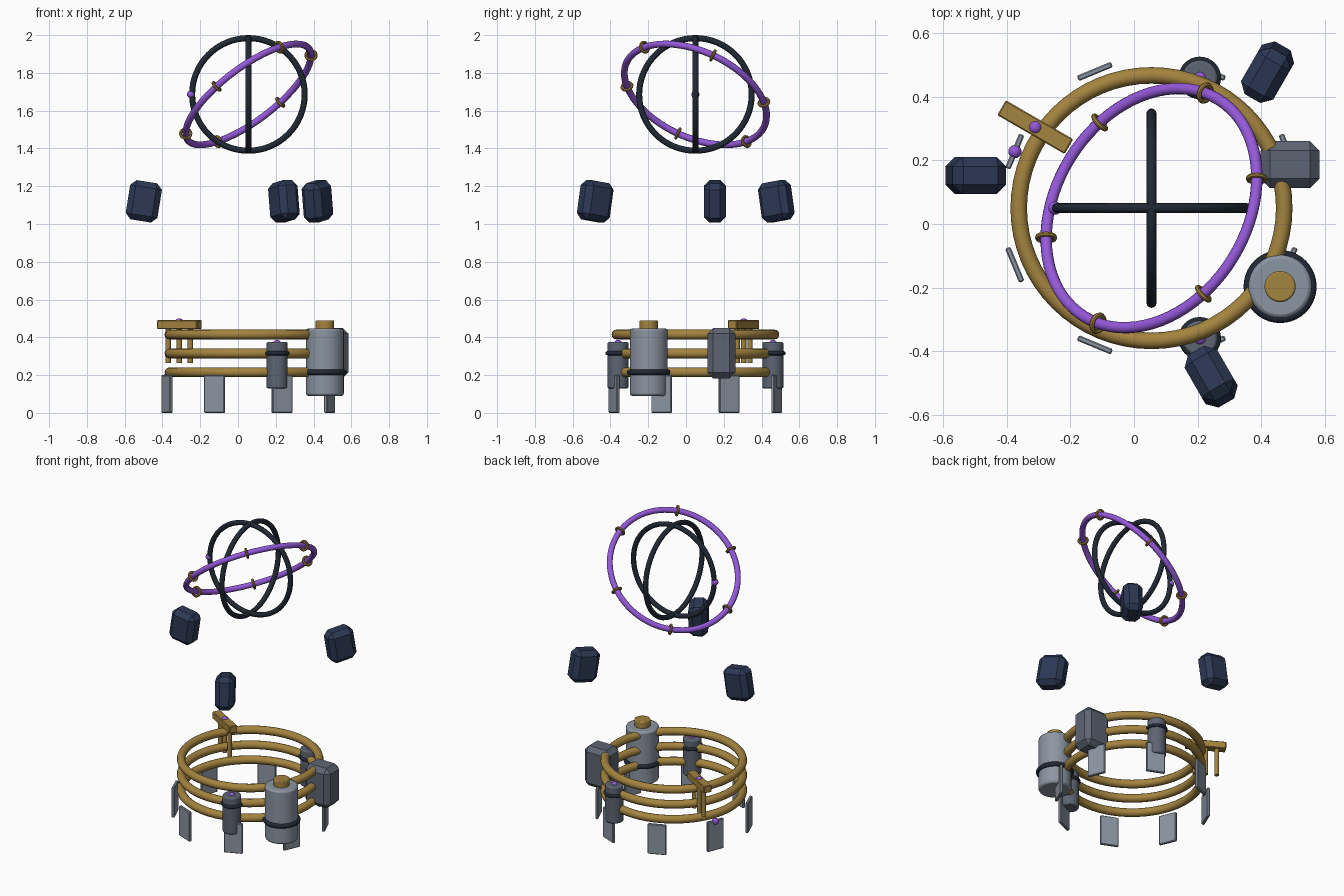
import bpy
from math import radians, sin, cos
from mathutils import Vector, Matrix

if "Cube" in bpy.data.objects:
    bpy.data.objects.remove(bpy.data.objects["Cube"])

CX, CY, ZR = 0.055, 0.05, 1.686      # shared axis and height of the upper rings


def material(name, rgb):
    m = bpy.data.materials.new(name)
    m.diffuse_color = (*rgb, 1)
    m.use_nodes = True
    m.node_tree.nodes["Principled BSDF"].inputs["Base Color"].default_value = m.diffuse_color
    return m


GOLD = material("brass", (0.37, 0.23, 0.05))
PURPLE = material("violet", (0.30, 0.10, 0.70))
BLACK = material("blue_black", (0.015, 0.022, 0.035))
NAVY = material("navy", (0.025, 0.04, 0.09))
STEEL = material("steel", (0.26, 0.30, 0.36))
SLATE = material("slate", (0.11, 0.13, 0.17))


def finish(name, mat, bevel=0.0, segments=1, smooth=True):
    ob = bpy.context.object
    ob.name = name
    ob.data.materials.append(mat)
    if bevel:
        b = ob.modifiers.new("bevel", 'BEVEL')
        b.width, b.segments, b.limit_method = bevel, segments, 'ANGLE'
    if smooth:
        bpy.ops.object.shade_smooth_by_angle(angle=radians(35))
    return ob


def torus(name, mat, loc, R, r, axis=(0, 0, 1), seg=64, sides=12):
    rot = Vector(axis).to_track_quat('Z', 'Y').to_euler()
    bpy.ops.mesh.primitive_torus_add(location=loc, rotation=rot, major_radius=R,
                                     minor_radius=r, major_segments=seg, minor_segments=sides)
    return finish(name, mat)


def cylinder(name, mat, x, y, z0, z1, r, bevel=0.0, sides=32):
    bpy.ops.mesh.primitive_cylinder_add(vertices=sides, radius=r, depth=z1 - z0,
                                        location=(x, y, (z0 + z1) / 2))
    return finish(name, mat, bevel, 2)


def box(name, mat, loc, size, rot=(0, 0, 0), bevel=0.0):
    bpy.ops.mesh.primitive_cube_add(size=1)
    ob = bpy.context.object
    ob.data.transform(Matrix.Diagonal((*size, 1)))
    ob.location, ob.rotation_euler = loc, rot
    return finish(name, mat, bevel, 1, smooth=False)


def ball(name, loc, r=0.021):
    bpy.ops.mesh.primitive_uv_sphere_add(segments=16, ring_count=10, radius=r, location=loc)
    return finish(name, PURPLE)


# Two crossed upright rings with a small light on the side
for name, axis in (("upright_ring_front", (0, 1, 0)), ("upright_ring_side", (1, 0, 0))):
    torus(name, BLACK, (CX, CY, ZR), 0.298, 0.016, axis)
ball("ring_light", (-0.249, CY, ZR))

# Tilted outer ring with six brass bands
centre = Vector((CX, CY, ZR))
n = Vector((-0.565, 0.35, 0.748)).normalized()
torus("tilted_ring", PURPLE, centre, 0.402, 0.018, n, 80)
u = Vector((0.17, 0.365, -0.043))
u = (u - n * u.dot(n)).normalized()
v = n.cross(u)
for k in range(6):
    a = radians(60 * k)
    torus(f"ring_band_{k + 1}", GOLD, centre + 0.402 * (u * cos(a) + v * sin(a)),
          0.027, 0.008, v * cos(a) - u * sin(a), 24, 8)

# Three floating pods, leaning inwards at the top
for k in range(3):
    a = radians(60 + 120 * k)
    p = a - radians(10.5)
    box(f"floating_pod_{k + 1}", NAVY,
        (CX + 0.563 * cos(p), CY + 0.563 * sin(p), 1.12),
        (0.17, 0.117, 0.21), (0, radians(-9), a), 0.03)

# Stacked brass pipe rings
for k in range(3):
    torus(f"pipe_ring_{k + 1}", GOLD, (CX, CY, 0.215 + 0.1 * k), 0.418, 0.026)

# Upright foot plates around the base
for k in range(8):
    a = radians(22.5 + 45 * k)
    box(f"foot_plate_{k + 1}", STEEL, (CX + 0.466 * cos(a), CY + 0.466 * sin(a), 0.1),
        (0.018, 0.116, 0.2), (0, 0, a), 0.004)
ball("plate_light", (-0.375, 0.228, 0.19))

# Large tank with collar and brass cap
cylinder("tank", STEEL, 0.46, -0.197, 0.09, 0.447, 0.1, 0.012)
torus("tank_collar", BLACK, (0.46, -0.197, 0.215), 0.1, 0.015, seg=40)
cylinder("tank_cap", GOLD, 0.46, -0.197, 0.43, 0.49, 0.049, 0.006)

# Pair of small canisters
for side, y in (("front", -0.36), ("back", 0.46)):
    cylinder(f"{side}_canister", SLATE, 0.207, y, 0.13, 0.375, 0.056, 0.008)
    torus(f"{side}_canister_collar", BLACK, (0.207, y, 0.316), 0.056, 0.011, seg=32)
    ball(f"{side}_canister_light", (0.207, y, 0.366))

# Chamfered control box
box("control_box", SLATE, (0.491, 0.187, 0.316), (0.186, 0.148, 0.266), bevel=0.03)

# Manifold beam with three hanging rods
bx, by, ba = -0.311, 0.305, radians(-30)
box("manifold_beam", GOLD, (bx, by, 0.467), (0.245, 0.054, 0.047), (0, 0, ba), 0.004)
for k in (-1, 0, 1):
    cylinder(f"manifold_rod_{k + 2}", GOLD, bx + 0.068 * k * cos(ba),
             by + 0.068 * k * sin(ba), 0.265, 0.45, 0.014, sides=16)
ball("beam_light", (bx, by, 0.479), 0.022)
